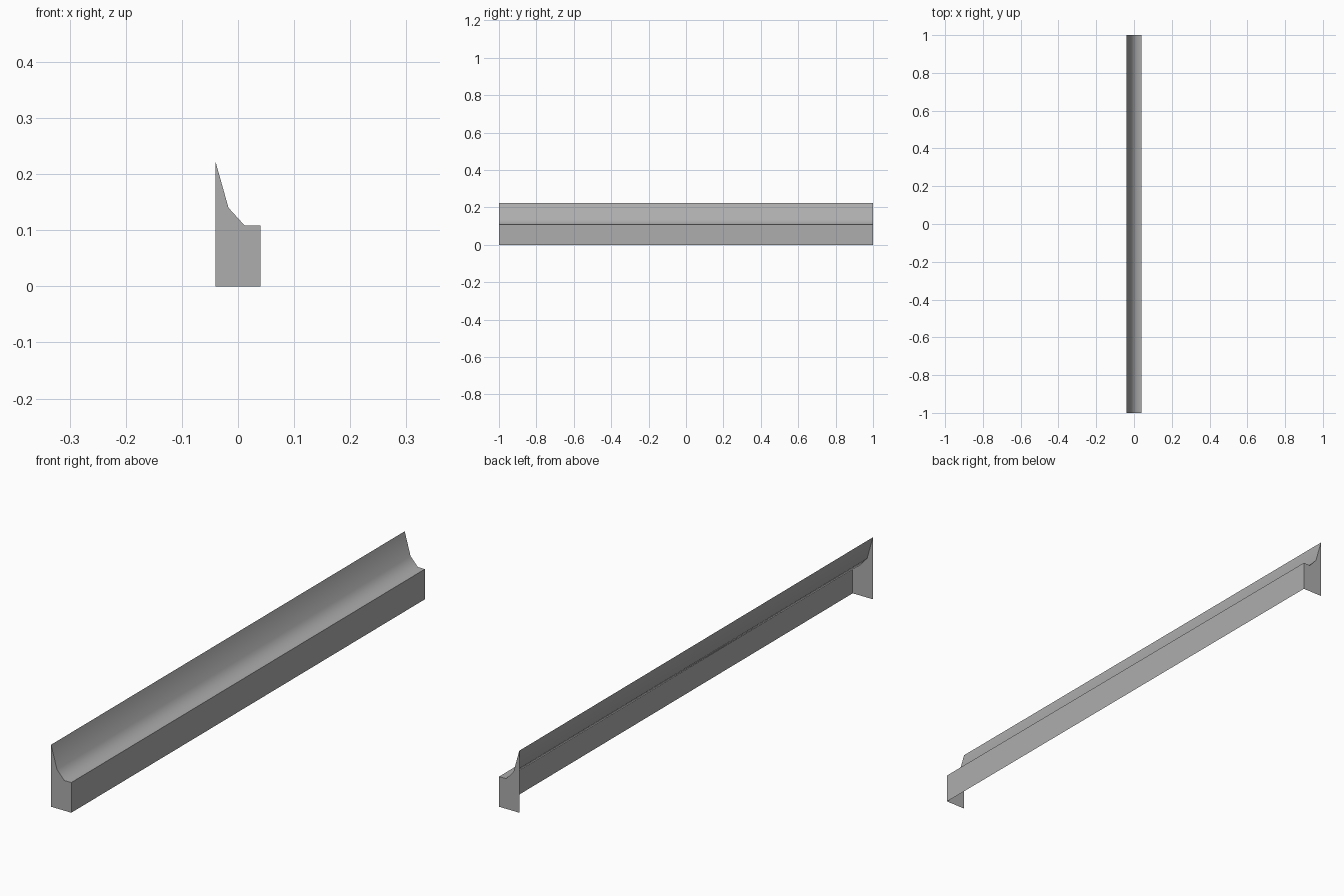
import bpy
import bmesh
import math

cube = bpy.data.objects.get("Cube")
if cube:
    bpy.data.objects.remove(cube, do_unlink=True)

# Single grey material
GREY = (0.42, 0.42, 0.42, 1.0)
mat = bpy.data.materials.new("plain_grey")
mat.use_nodes = True
mat.diffuse_color = GREY
mat.node_tree.nodes["Principled BSDF"].inputs["Base Color"].default_value = GREY

# Cross-section (x, z): front wall, ledge, cove up to the thin top edge
HALF = 1.0
PROFILE = [(0.04, 0), (0.04, 0.108), (0.012, 0.108), (-0.017, 0.14), (-0.04, 0.222)]
BACK_FOOT = (-0.04, 0)

bm = bmesh.new()
front, back = ([bm.verts.new((x, y, z)) for x, z in PROFILE + [BACK_FOOT]]
               for y in (-HALF, HALF))

# Long faces, leaving the rear and underside open
for i in range(len(PROFILE) - 1):
    bm.faces.new((front[i], back[i], back[i + 1], front[i + 1]))

# End caps
bm.faces.new(front)
bm.faces.new(back[::-1])

mesh = bpy.data.meshes.new("cove_trim")
bm.to_mesh(mesh)
bm.free()
mesh.materials.append(mat)
trim = bpy.data.objects.new("cove_trim", mesh)
bpy.context.collection.objects.link(trim)

# Smooth cove with crisp outer edges
bpy.ops.object.select_all(action="DESELECT")
trim.select_set(True)
bpy.context.view_layer.objects.active = trim
bpy.ops.object.shade_smooth_by_angle(angle=math.radians(60))
